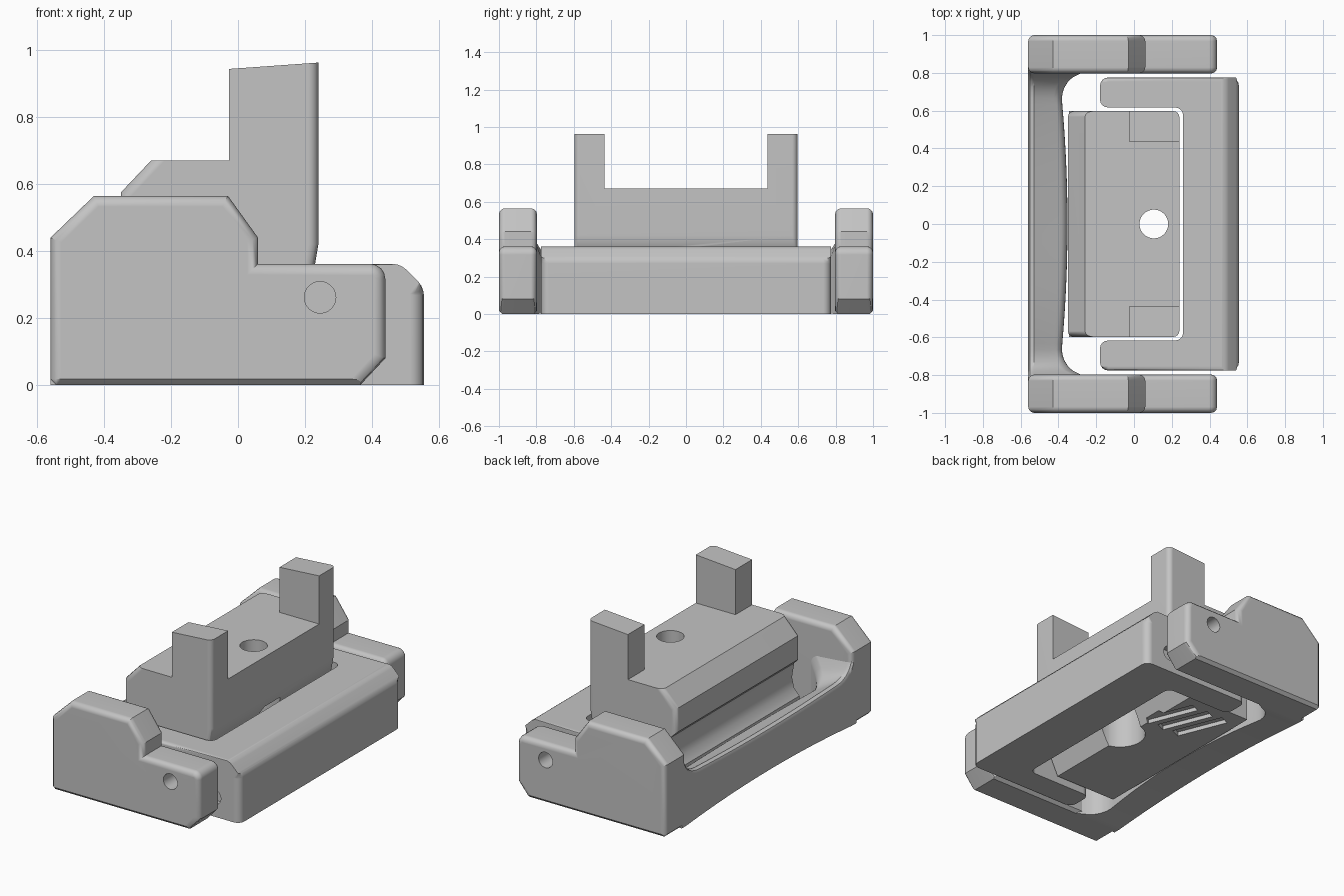
import bpy, bmesh, math
from mathutils import Vector, Matrix

cube = bpy.data.objects.get("Cube")
if cube:
    bpy.data.objects.remove(cube, do_unlink=True)

grey = bpy.data.materials.new("plain_grey")
grey.use_nodes = True
grey.diffuse_color = (0.55, 0.55, 0.55, 1)
grey.node_tree.nodes["Principled BSDF"].inputs["Base Color"].default_value = grey.diffuse_color


def make(name, bm):
    bmesh.ops.recalc_face_normals(bm, faces=bm.faces)
    mesh = bpy.data.meshes.new(name)
    bm.to_mesh(mesh)
    bm.free()
    mesh.materials.append(grey)
    ob = bpy.data.objects.new(name, mesh)
    bpy.context.collection.objects.link(ob)
    return ob


def prism(profile, axis, lo, hi):
    """Extrude an outline along y (outline in x, z) or along z (outline in x, y)."""
    bm = bmesh.new()
    place = (lambda a, b, d: (a, d, b)) if axis == "y" else (lambda a, b, d: (a, b, d))
    face = bm.faces.new([bm.verts.new(place(a, b, lo)) for a, b in profile])
    out = bmesh.ops.extrude_face_region(bm, geom=[face])
    move = Vector(place(0, 0, hi - lo))
    for v in out["geom"]:
        if isinstance(v, bmesh.types.BMVert):
            v.co += move
    bmesh.ops.recalc_face_normals(bm, faces=bm.faces)
    return bm


def bevel(bm, width, segments, rule):
    """Bevel the edges whose midpoint and direction satisfy the rule."""
    edges = []
    for e in bm.edges:
        a, b = e.verts[0].co, e.verts[1].co
        if rule((a + b) / 2, (b - a).normalized()):
            edges.append(e)
    bmesh.ops.bevel(bm, geom=edges, offset=width, offset_type="OFFSET", segments=segments,
                    profile=0.5, affect="EDGES", clamp_overlap=False)


def cylinder(name, radius, length, at, turn=Matrix()):
    bm = bmesh.new()
    bmesh.ops.create_cone(bm, cap_ends=True, segments=48, radius1=radius, radius2=radius,
                          depth=length, matrix=Matrix.Translation(at) @ turn)
    return make(name, bm)


def box(name, size, place):
    bm = bmesh.new()
    bmesh.ops.create_cube(bm, size=1, matrix=place @ Matrix.Diagonal((*size, 1)))
    return make(name, bm)


def activate(ob):
    bpy.ops.object.select_all(action="DESELECT")
    ob.select_set(True)
    bpy.context.view_layer.objects.active = ob


def cut(ob, cutter):
    cutter.hide_render = True
    mod = ob.modifiers.new("cut", "BOOLEAN")
    mod.operation, mod.object, mod.solver = "DIFFERENCE", cutter, "EXACT"
    activate(ob)
    bpy.ops.object.modifier_apply(modifier=mod.name)
    bpy.data.objects.remove(cutter, do_unlink=True)


def smooth(ob):
    activate(ob)
    bpy.ops.object.shade_smooth_by_angle(angle=math.radians(32))
    mod = ob.modifiers.new("flat_faces", "WEIGHTED_NORMAL")
    mod.keep_sharp = True


sideways = Matrix.Rotation(math.radians(90), 4, "X")

# Side cheeks with pin holes
cheek = [(-0.56, 0), (-0.56, 0.44), (-0.43, 0.565), (-0.03, 0.565), (0.06, 0.44),
         (0.06, 0.362), (0.44, 0.362), (0.44, 0.08), (0.365, 0)]
for side, word in ((1, "left"), (-1, "right")):
    bm = prism(cheek, "y", *sorted((side * 0.797, side)))
    bevel(bm, 0.045, 4, lambda m, d: abs(d.y) > 0.9 and m.x > 0.43 and m.z > 0.3)
    bevel(bm, 0.018, 1, lambda m, d: m.z < 0.001 and (abs(d.x) > 0.9 or m.x < -0.5))
    bevel(bm, 0.032, 3, lambda m, d: abs(d.y) < 0.1 and m.z > 0.03)
    ob = make("cheek_" + word, bm)
    cut(ob, cylinder("pin_cutter", 0.047, 0.3, (0.245, side * 0.92, 0.262), sideways))
    smooth(ob)

# Grip bar joining the cheeks: raised outer rim, sloping inwards, flared at both ends
bm = bmesh.new()
rings = []
steps = 48
for i in range(steps + 1):
    y = 0.84 * math.sin(math.pi * (i / steps - 0.5))
    t = min(abs(y), 0.8)
    k = max(0, (t - 0.66) / 0.14)
    flare = 1 - math.sqrt(max(0, 1 - k * k))
    bow = min(1, t / 0.66) ** 2
    inner = -0.352 - 0.03 * bow + 0.13 * flare
    top = 0.285 + 0.015 * bow + 0.1 * flare
    dip = top - 0.06 * (1 - flare)
    base = 0.035 * (1 - (t / 0.8) ** 2)
    ring = [(-0.56, base), (-0.56, top - 0.03), (-0.55, top - 0.008), (-0.53, top)]
    for j in range(6):
        a = math.radians(75 - 15 * j)
        ring.append((inner - 0.06 + 0.06 * math.cos(a), dip - 0.06 + 0.06 * math.sin(a)))
    ring.append((inner, base))
    rings.append([bm.verts.new((x, y, z)) for x, z in ring])
for r, s in zip(rings, rings[1:]):
    for j in range(len(r)):
        n = (j + 1) % len(r)
        bm.faces.new((r[j], r[n], s[n], s[j]))
bm.faces.new(rings[0])
bm.faces.new(rings[-1])
smooth(make("grip_bar", bm))

# U-shaped lever: crossbar with two arms, a small bore in each arm
outline = [(-0.18, 0.775), (0.555, 0.775), (0.555, -0.775), (-0.18, -0.775),
           (-0.18, -0.617), (0.26, -0.617), (0.26, 0.617), (-0.18, 0.617)]
bm = prism(outline, "z", 0, 0.362)
bevel(bm, 0.07, 1, lambda m, d: m.x > 0.55 and m.z > 0.3)
bevel(bm, 0.022, 3, lambda m, d: m.x > 0.47 and m.z > 0.28 and abs(d.y) > 0.9)
bevel(bm, 0.042, 4, lambda m, d: abs(d.z) > 0.9)
bevel(bm, 0.022, 3, lambda m, d: m.z > 0.36 and abs(d.z) < 0.1 and abs(m.y) > 0.76)
ob = make("lever", bm)
for side in (1, -1):
    cut(ob, cylinder("bore_cutter", 0.047, 0.1, (0.38, side * 0.775, 0.12), sideways))
smooth(ob)

# Central block with two upright posts, a cove behind, hollowed for the screw head
block = [(-0.345, 0.03), (-0.345, 0.2), (-0.31, 0.24), (-0.295, 0.3), (-0.31, 0.39),
         (-0.35, 0.43), (-0.35, 0.575), (-0.26, 0.67), (-0.027, 0.67), (-0.027, 0.944),
         (0.24, 0.963), (0.24, 0.42), (0.23, 0.36), (0.07, 0.03)]
bm = prism(block, "y", -0.597, 0.597)
bevel(bm, 0.03, 4, lambda m, d: m.x > 0.23 and abs(d.y) < 0.1)
bevel(bm, 0.03, 3, lambda m, d: m.x < -0.28 and m.z > 0.44 and abs(d.y) < 0.1)
ob = make("central_block", bm)
cut(ob, box("post_gap_cutter", (1, 0.874, 0.6), Matrix.Translation((0, 0, 0.97))))
cut(ob, cylinder("hole_cutter", 0.076, 1.4, (0.105, 0, 0.4)))
cut(ob, cylinder("counterbore_cutter", 0.145, 0.46, (0.105, 0, 0.13)))

# Slanted grooves underneath
for n in range(3):
    place = Matrix.Translation((-0.19 + 0.11 * n, 0.36, 0.03)) @ Matrix.Rotation(math.radians(22), 4, "Z")
    cut(ob, box("groove_cutter", (0.065, 0.32, 0.05), place))
smooth(ob)
